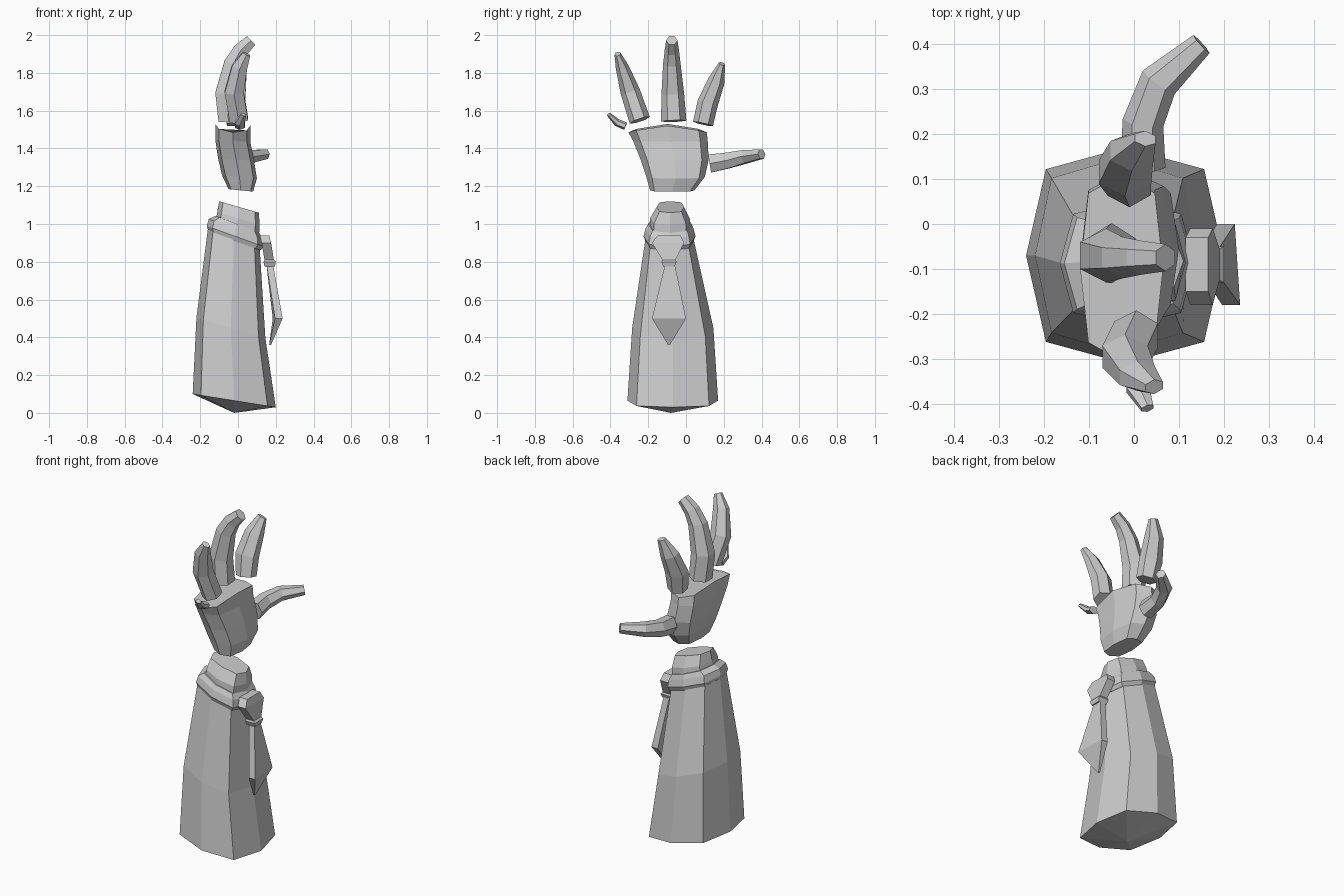
import bpy
import bmesh
from math import cos, sin, pi
from mathutils import Vector

if "Cube" in bpy.data.objects:
    bpy.data.objects.remove(bpy.data.objects["Cube"])


def skin(name, rings, apex=None):
    """Join a series of equal-sized rings into a closed flat-shaded solid."""
    bm = bmesh.new()
    vs = [[bm.verts.new(p) for p in r] for r in rings]
    n = len(vs[0])
    for a, b in zip(vs, vs[1:]):
        for i in range(n):
            j = (i + 1) % n
            bm.faces.new((a[i], a[j], b[j], b[i]))
    bm.faces.new(vs[-1])
    if apex:
        tip = bm.verts.new(apex)
        for i in range(n):
            bm.faces.new((vs[0][(i + 1) % n], vs[0][i], tip))
    else:
        bm.faces.new(vs[0][::-1])
    bmesh.ops.recalc_face_normals(bm, faces=bm.faces)
    me = bpy.data.meshes.new(name)
    bm.to_mesh(me)
    bm.free()
    ob = bpy.data.objects.new(name, me)
    bpy.context.collection.objects.link(ob)
    return ob


def octagon(x0, x1, y0, y1, z, slope=0.0, k=0.8, arch=0.0):
    """Eight-sided section between bounds, tilted along x, arched along y."""
    cx, cy, hx, hy = (x0 + x1) / 2, (y0 + y1) / 2, (x1 - x0) / 2, (y1 - y0) / 2
    unit = [(1, 0), (k, k), (0, 1), (-k, k), (-1, 0), (-k, -k), (0, -1), (k, -k)]
    return [Vector((cx + u * hx, cy + v * hy, z + slope * u * hx - arch * v * v))
            for u, v in unit]


def box(x0, x1, y0, y1, z, lean=0.0):
    return [Vector((x0 + lean, y0, z)), Vector((x1 + lean, y0, z)),
            Vector((x1 - lean, y1, z)), Vector((x0 - lean, y1, z))]


def finger(name, stations, ref):
    """Tapered six-sided tube; each station is x, y, z, half-depth, half-width."""
    pts = [Vector(s[:3]) for s in stations]
    rings = []
    for i, s in enumerate(stations):
        t = (pts[min(i + 1, len(pts) - 1)] - pts[max(i - 1, 0)]).normalized()
        u = (ref - ref.dot(t) * t).normalized()
        v = t.cross(u)
        rings.append([pts[i] + u * s[3] * 1.12 * sin(j * pi / 3) + v * s[4] * cos(j * pi / 3)
                      for j in range(6)])
    return skin(name, rings)


# Flared sleeve, with a shallow pointed underside
skin("sleeve", [
    octagon(-.24, .20, -.31, .17, .065, -.16),
    octagon(-.22, .145, -.285, .145, .45, -.3),
    octagon(-.16, .115, -.215, .04, .92, -.36),
], apex=(-.02, -.08, 0))

# Folded cuff band
skin("cuff", [
    octagon(-.155, .12, -.215, .04, .91, -.36),
    octagon(-.165, .135, -.225, .05, .935, -.36),
    octagon(-.155, .13, -.215, .04, .975, -.36),
    octagon(-.12, .11, -.2, .03, 1.0, -.38),
])

# Wrist stub above the cuff
skin("wrist", [
    octagon(-.12, .11, -.195, .025, .96, -.35),
    octagon(-.11, .115, -.19, .02, 1.03, -.3),
    octagon(-.1, .11, -.155, -.01, 1.09, -.29),
])

# Hanging tie: knot and blade
skin("tie_knot", [
    box(.115, .165, -.15, -.03, .94),
    box(.125, .175, -.18, -.01, .9),
    box(.14, .19, -.125, -.055, .81),
    box(.135, .2, -.13, -.05, .8),
    box(.14, .195, -.12, -.06, .775),
])
skin("tie_blade", [
    box(.15, .185, -.11, -.06, .79),
    box(.19, .23, -.18, 0, .5, .006),
    box(.165, .175, -.095, -.085, .36),
])

# Palm, wider towards the knuckles
skin("palm", [
    octagon(-.05, .08, -.19, .045, 1.178, -.1),
    octagon(-.085, .1, -.21, .1, 1.25, -.1),
    octagon(-.105, .085, -.24, .12, 1.34, -.05),
    octagon(-.12, .065, -.28, .115, 1.44, -.05),
    octagon(-.12, .065, -.305, .11, 1.525, -.05, arch=.04),
])

# Fingers and thumb
X, Z = Vector((1, 0, 0)), Vector((0, 0, 1))
finger("middle_finger", [
    (-.05, -.065, 1.545, .055, .067), (-.062, -.07, 1.69, .06, .06),
    (-.025, -.075, 1.85, .05, .046), (.015, -.075, 1.92, .042, .038),
    (.07, -.075, 1.972, .032, .03)], X)
finger("index_finger", [
    (-.01, .09, 1.53, .05, .054), (-.02, .115, 1.64, .06, .055),
    (-.005, .16, 1.755, .05, .045), (.025, .19, 1.848, .025, .018)], X)
finger("ring_finger", [
    (.005, -.245, 1.55, .05, .056), (-.02, -.295, 1.7, .052, .052),
    (.008, -.338, 1.83, .042, .035), (.045, -.362, 1.9, .022, .017)], X)
finger("little_finger", [
    (.01, -.32, 1.518, .028, .021), (.008, -.365, 1.537, .026, .02),
    (.03, -.41, 1.58, .014, .011)], X)
finger("thumb", [
    (.02, .125, 1.32, .05, .05), (.02, .225, 1.337, .043, .046),
    (.055, .315, 1.357, .036, .044), (.15, .4, 1.37, .025, .027)], Z)
